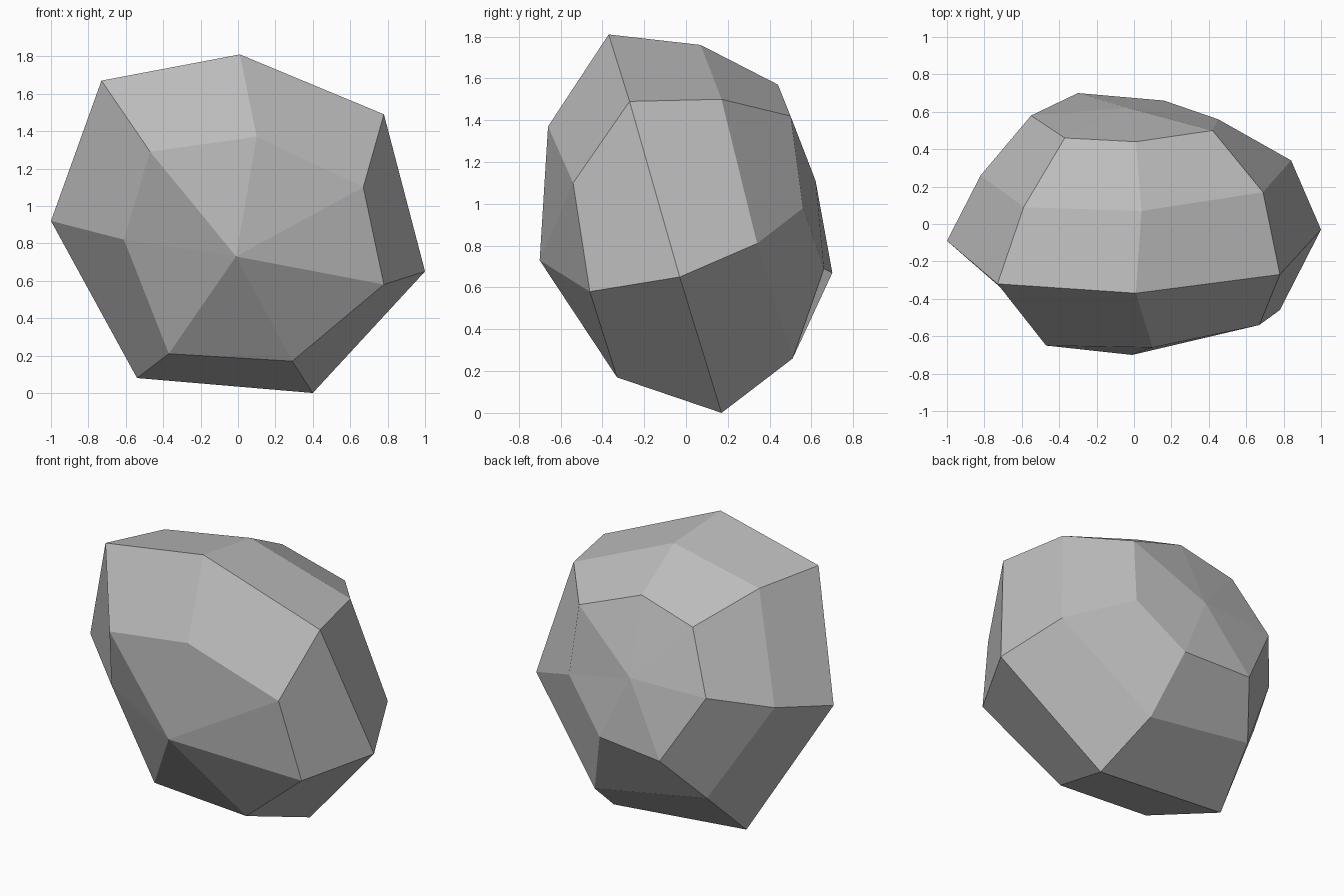
import bpy
import bmesh

# Remove the default cube only
default_cube = bpy.data.objects.get("Cube")
if default_cube:
    bpy.data.objects.remove(default_cube, do_unlink=True)


def make_material(name, grey):
    material = bpy.data.materials.new(name)
    material.use_nodes = True
    colour = (grey, grey, grey, 1)
    material.diffuse_color = colour
    shader = material.node_tree.nodes["Principled BSDF"]
    shader.inputs["Base Color"].default_value = colour
    shader.inputs["Roughness"].default_value = 0.9
    return material


def add_ring(bm, points):
    """Add one loop of corners around the boulder."""
    return [bm.verts.new(point) for point in points]


def neighbours(ring):
    """Pairs of consecutive corners, closing the loop."""
    return zip(ring, ring[1:] + ring[:1])


def cap(bm, ring, tip):
    """Close a ring with a fan of triangles meeting at the tip."""
    centre = bm.verts.new(tip)
    for first, second in neighbours(ring):
        bm.faces.new((centre, first, second))


def bridge(bm, ring, following):
    """Join two rings with a belt of quads."""
    for (a, b), (c, d) in zip(neighbours(ring), neighbours(following)):
        bm.faces.new((a, b, d, c))


# Seven-sided cross-sections, from the front of the boulder to its back
front_ring = [(-.47, -.65, 1.29), (.1, -.66, 1.37), (.67, -.54, 1.1),
              (.78, -.46, .58), (.29, -.33, .17), (-.37, -.33, .21),
              (-.61, -.43, .82)]
wide_ring = [(-.73, -.32, 1.67), (.01, -.37, 1.81), (.78, -.27, 1.49),
             (1, -.03, .65), (.4, .17, 0), (-.54, .15, .08),
             (-1, -.09, .92)]
rear_ring = [(-.59, .09, 1.64), (.04, .07, 1.76), (.69, .17, 1.5),
             (.84, .34, .81), (.3, .51, .26), (-.48, .47, .39),
             (-.82, .26, .99)]
back_ring = [(-.37, .46, 1.47), (.01, .44, 1.57), (.42, .5, 1.42),
             (.45, .56, .98), (.16, .66, .69), (-.3, .7, .67),
             (-.55, .58, 1.1)]

# Boulder surface: belts between the rings and a blunt tip at each end
bm = bmesh.new()
rings = [add_ring(bm, points)
         for points in (front_ring, wide_ring, rear_ring, back_ring)]
for ring, following in zip(rings, rings[1:]):
    bridge(bm, ring, following)
cap(bm, rings[0], (-.01, -.7, .73))
cap(bm, rings[-1], (-.03, .62, 1.11))
bmesh.ops.recalc_face_normals(bm, faces=bm.faces)

# Flat-shaded boulder in one stone colour
mesh = bpy.data.meshes.new("boulder")
bm.to_mesh(mesh)
bm.free()
mesh.materials.append(make_material("stone grey", 0.5))
boulder = bpy.data.objects.new("boulder", mesh)
bpy.context.collection.objects.link(boulder)
